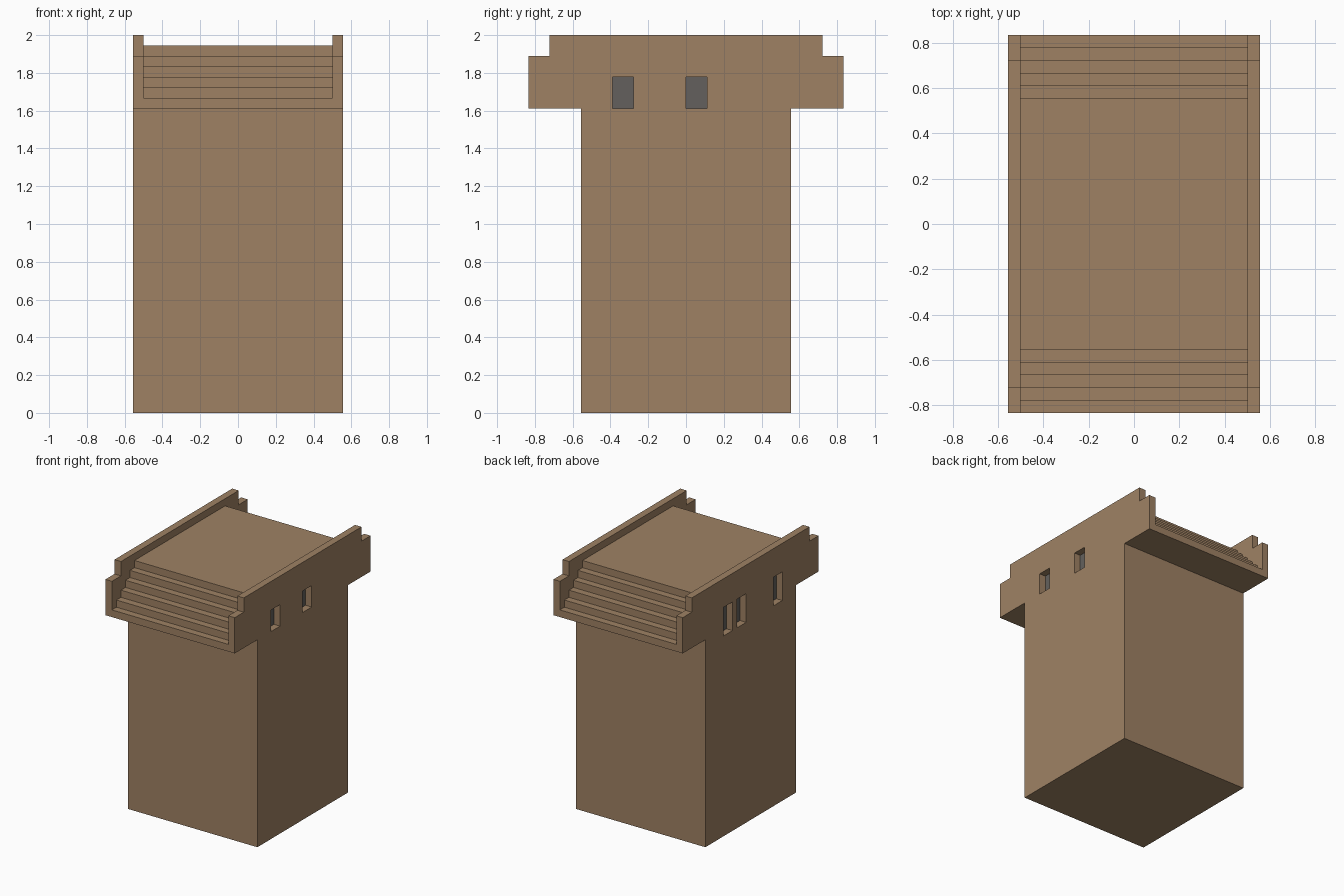
import bpy
import bmesh

cube = bpy.data.objects.get("Cube")
if cube:
    bpy.data.objects.remove(cube, do_unlink=True)

U = 1 / 18                      # building module: every size is a multiple of it


def material(name, rgb):
    m = bpy.data.materials.new(name)
    m.use_nodes = True
    m.diffuse_color = (*rgb, 1)
    m.node_tree.nodes["Principled BSDF"].inputs["Base Color"].default_value = (*rgb, 1)
    return m


TAN = material("tan", (0.345, 0.222, 0.127))
GREY = material("grey", (0.125, 0.118, 0.110))


def finish(name, bm, mat):
    bmesh.ops.recalc_face_normals(bm, faces=bm.faces)
    mesh = bpy.data.meshes.new(name)
    bm.to_mesh(mesh)
    bm.free()
    mesh.materials.append(mat)
    ob = bpy.data.objects.new(name, mesh)
    bpy.context.collection.objects.link(ob)
    return ob


def extrude_profile(name, half, x0, x1, mat):
    """Mirror a half profile of (y, z) modules front to back and extrude it along x."""
    pts = half + [(-y, z) for y, z in reversed(half)]
    bm = bmesh.new()
    face = bm.faces.new([bm.verts.new((x0 * U, y * U, z * U)) for y, z in pts])
    out = bmesh.ops.extrude_face_region(bm, geom=[face])
    moved = [v for v in out["geom"] if isinstance(v, bmesh.types.BMVert)]
    bmesh.ops.translate(bm, verts=moved, vec=((x1 - x0) * U, 0, 0))
    return finish(name, bm, mat)


def boxes(name, limits, mat):
    """One mesh of boxes, each given as (x0, x1, y0, y1, z0, z1) in modules."""
    bm = bmesh.new()
    for x0, x1, y0, y1, z0, z1 in limits:
        vs = bmesh.ops.create_cube(bm, size=1)["verts"]
        for v in vs:
            v.co = ((x1 if v.co.x > 0 else x0) * U,
                    (y1 if v.co.y > 0 else y0) * U,
                    (z1 if v.co.z > 0 else z0) * U)
    return finish(name, bm, mat)


# Central block: tower shaft, overhanging ledges and stepped roof
core = [(10, 0), (10, 29), (15, 29), (15, 30)]
for i in range(5):
    core += [(14 - i, 30 + i), (14 - i, 31 + i)]
extrude_profile("tower_core", core, -9, 9, TAN)

# Side walls with notched parapet corners and recessed windows
wall = [(10, 0), (10, 29), (15, 29), (15, 34), (13, 34), (13, 36)]
sides = {
    "left": (1, 29, (-7, 0)),
    "right": (-1, 28, (-7, 1, 4)),
}
for side, (s, sill, starts) in sides.items():
    ob = extrude_profile(side + "_wall", wall, 9 * s, 10 * s, TAN)
    lo, hi = sorted((8 * s, 11 * s))
    cutter = boxes(side + "_window_cutter",
                   [(lo, hi, y, y + 2, sill, 32) for y in starts], TAN)
    cutter.hide_render = True
    mod = ob.modifiers.new("windows", "BOOLEAN")
    mod.operation = "DIFFERENCE"
    mod.solver = "EXACT"
    mod.object = cutter
    bpy.context.view_layer.objects.active = ob
    bpy.ops.object.modifier_apply(modifier=mod.name)
    bpy.data.objects.remove(cutter, do_unlink=True)

    # Thin grey panes at the back of the recesses
    lo, hi = sorted((8.98 * s, 9.06 * s))
    boxes(side + "_window_panes",
          [(lo, hi, y, y + 2, sill, 32) for y in starts], GREY)
